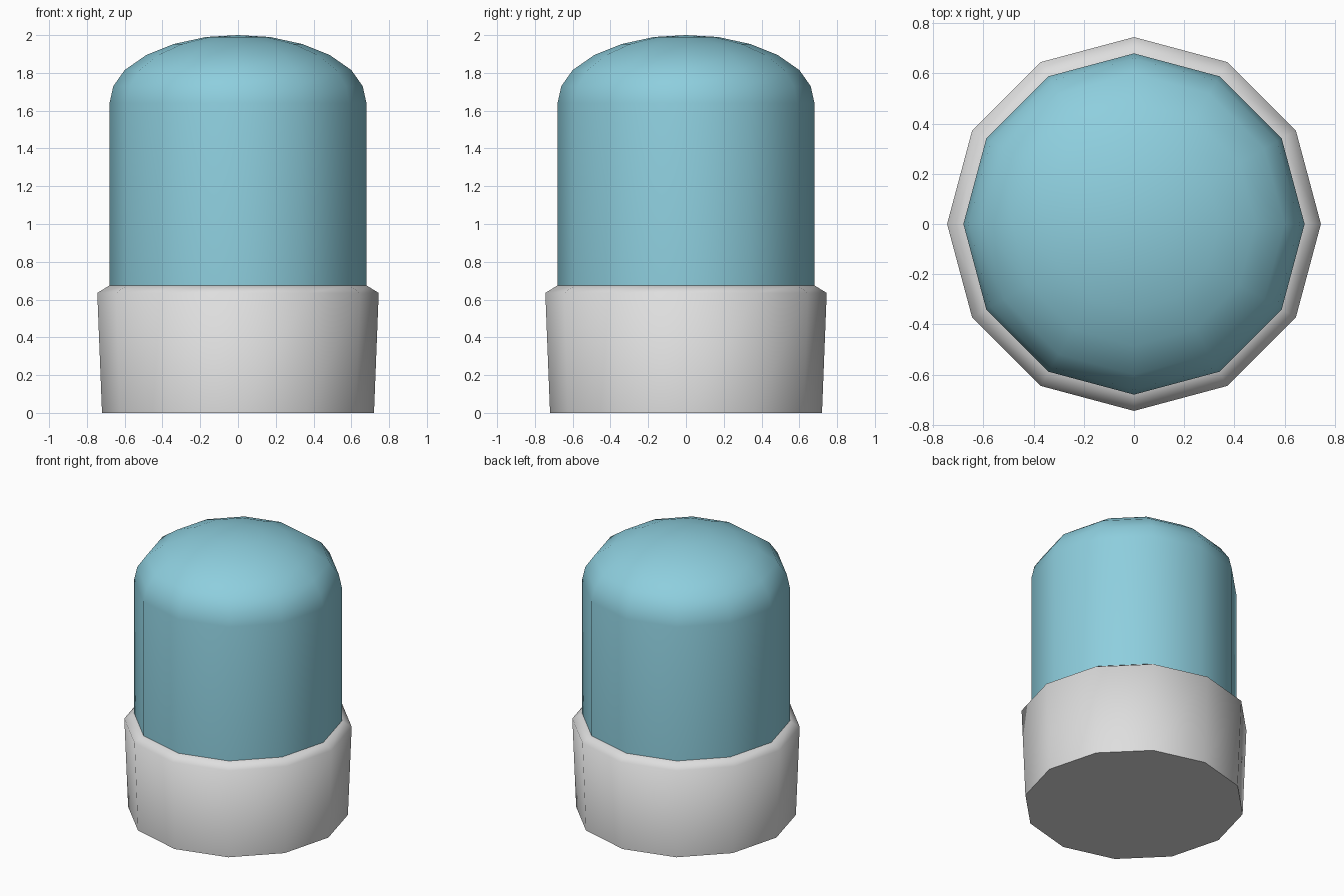
import bpy
import bmesh
import math

default = bpy.data.objects.get("Cube")
if default:
    bpy.data.objects.remove(default, do_unlink=True)

SIDES = 12


def make_material(name, rgb):
    mat = bpy.data.materials.new(name)
    mat.use_nodes = True
    colour = (*rgb, 1.0)
    mat.diffuse_color = colour
    mat.node_tree.nodes["Principled BSDF"].inputs["Base Color"].default_value = colour
    return mat


def lathe(name, profile, mat):
    """Turn a (radius, height) profile around z; radius 0 gives a pole, open ends are capped."""
    bm = bmesh.new()
    rings = []
    for r, z in profile:
        if r == 0:
            rings.append([bm.verts.new((0, 0, z))] * SIDES)
        else:
            angles = [math.tau * i / SIDES for i in range(SIDES)]
            rings.append([bm.verts.new((r * math.cos(a), r * math.sin(a), z)) for a in angles])
    for low, high in zip(rings, rings[1:]):
        for i in range(SIDES):
            j = (i + 1) % SIDES
            corners = [low[i], low[j], high[j], high[i]]
            bm.faces.new(list(dict.fromkeys(corners)))
    if profile[0][0] > 0:
        bm.faces.new(rings[0][::-1])
    if profile[-1][0] > 0:
        bm.faces.new(rings[-1])
    bmesh.ops.recalc_face_normals(bm, faces=bm.faces)
    mesh = bpy.data.meshes.new(name)
    bm.to_mesh(mesh)
    bm.free()
    mesh.materials.append(mat)
    obj = bpy.data.objects.new(name, mesh)
    bpy.context.collection.objects.link(obj)
    bpy.ops.object.select_all(action="DESELECT")
    obj.select_set(True)
    bpy.context.view_layer.objects.active = obj
    bpy.ops.object.shade_smooth_by_angle(angle=math.radians(75))
    return obj


grey = make_material("light_grey", (0.73, 0.73, 0.73))
blue = make_material("pale_blue", (0.27, 0.62, 0.73))

# Flared base with a chamfered rim
lathe("base", [(0.72, 0), (0.745, 0.635), (0.68, 0.675)], grey)

# Straight-sided body with a rounded dome
lathe("domed_body", [(0.68, 0.67), (0.68, 1.64), (0.66, 1.73), (0.6, 1.815),
                     (0.485, 1.895), (0.34, 1.953), (0.17, 1.99), (0, 2)], blue)
